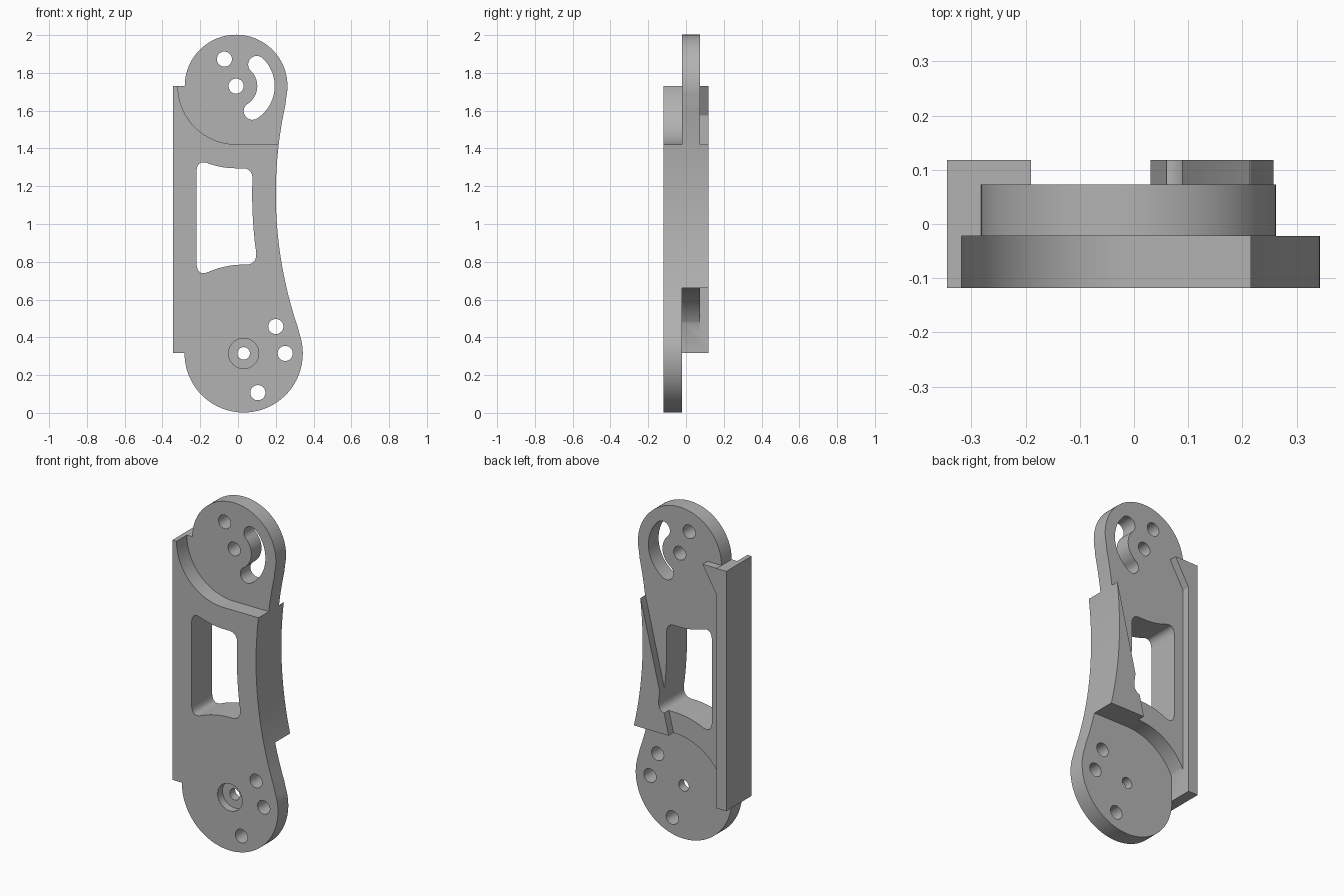
import bpy, bmesh
from math import sin, cos, radians, atan2, degrees
from mathutils import Vector

cube = bpy.data.objects.get("Cube")
if cube:
    bpy.data.objects.remove(cube, do_unlink=True)

# Layer depths and the centres of the construction circles (x, z)
FRONT, MID, REAR, BACK = -0.118, -0.022, 0.073, 0.118
TOP, LOW, SIDE = (-0.01, 1.73), (0.03, 0.315), (2.4, 1.16)


def arc(c, r, a, b, n=32):
    """Points on a circle from angle a to angle b, in degrees."""
    angles = [radians(a + (b - a) * i / n) for i in range(n + 1)]
    return [(c[0] + r * cos(t), c[1] + r * sin(t)) for t in angles]


def corner(a, c, b, n=10):
    """Rounded corner from a to b, pulled toward c."""
    a, b, c = Vector(a), Vector(b), Vector(c)
    ts = [i / n for i in range(n + 1)]
    return [tuple(a * (1 - t) ** 2 + c * 2 * t * (1 - t) + b * t * t) for t in ts]


def angle_to(c, p):
    return degrees(atan2(p[1] - c[1], p[0] - c[0]))


def prism(name, outline, y0, y1):
    """Extrude an x-z outline from y0 to y1."""
    bm = bmesh.new()
    face = bm.faces.new([bm.verts.new((x, y0, z)) for x, z in outline])
    new = bmesh.ops.extrude_face_region(bm, geom=[face])["geom"]
    verts = [g for g in new if isinstance(g, bmesh.types.BMVert)]
    bmesh.ops.translate(bm, verts=verts, vec=(0, y1 - y0, 0))
    bmesh.ops.recalc_face_normals(bm, faces=bm.faces)
    mesh = bpy.data.meshes.new(name)
    bm.to_mesh(mesh)
    bm.free()
    obj = bpy.data.objects.new(name, mesh)
    bpy.context.collection.objects.link(obj)
    return obj


def cut(outline, y0=-0.3, y1=0.3):
    """Subtract an extruded outline from the link arm."""
    cutter = prism("cutter", outline, y0, y1)
    cutter.hide_render = True
    mod = arm.modifiers.new("cut", 'BOOLEAN')
    mod.operation, mod.solver, mod.object = 'DIFFERENCE', 'EXACT', cutter
    bpy.ops.object.modifier_apply(modifier=mod.name)
    bpy.data.objects.remove(cutter, do_unlink=True)


# Full silhouette: two round ends, concave side edge, straight rail edge
a_low, a_top = angle_to(LOW, SIDE), angle_to(TOP, SIDE)
silhouette = arc(LOW, 0.313, -180, a_low, 64)
silhouette += arc(SIDE, 2.2, 180 + a_low, 180 + a_top, 40)[1:-1]
silhouette += arc(TOP, 0.272, a_top, 180, 64)
silhouette += [(-0.345, 1.73), (-0.345, 0.318), (-0.283, 0.318)]
arm = prism("link_arm", silhouette, FRONT, BACK)
bpy.context.view_layer.objects.active = arm
arm.select_set(True)

# Front recess around the upper end
cut(arc(TOP, 0.308, 180, 270) + [(1, 1.422), (1, 2.2), (-0.318, 2.2)], -0.3, MID)

# Rear recess around the lower end, stopping at the rail
start = angle_to(LOW, (-0.28, 0.475))
cut([(-0.28, 0.317)] + arc(LOW, 0.347, start % 360, 90)
    + [(1, 0.662), (1, -0.2), (-0.6, -0.2), (-0.6, 0.317)], MID, 0.3)

# Rear floor between the rail and the tapering side rib
cut([(-0.281, 0.42), (-0.281, 1.575), (-0.19, 1.731), (-0.6, 1.731), (-0.6, 2.2),
     (1, 2.2), (1, 1.422), (0.213, 1.422), (0.02, 0.62)], REAR, 0.3)

# Central window with edges that follow the ends and the side
window = corner((-0.22, 1.27), (-0.22, 1.349), (-0.15, 1.318))
window += arc(TOP, 0.435, 253, 270, 8)
window += corner((0.025, 1.295), (0.077, 1.295), (0.077, 1.235))
window += arc(SIDE, 2.325, 179, 187, 12)
window += corner((0.096, 0.855), (0.103, 0.785), (0.04, 0.785))
window += arc(LOW, 0.47, 93, 111, 8)
window += corner((-0.15, 0.749), (-0.22, 0.715), (-0.22, 0.8))
cut(window)

# Curved slot with round ends
lo, hi, r, w = -57, 46, 0.158, 0.046
ends = [arc(TOP, r, t, t, 1)[0] for t in (lo, hi)]
cut(arc(TOP, r + w, lo, hi) + arc(ends[1], w, hi, hi + 180, 16)[1:-1]
    + arc(TOP, r - w, hi, lo) + arc(ends[0], w, lo + 180, lo + 360, 16)[1:-1])

# Bolt holes and the pivot hole with its front counterbore
holes = [(TOP, 0.04), ((-0.072, 1.873), 0.04), ((0.2, 0.457), 0.04),
         ((0.25, 0.315), 0.04), ((0.105, 0.107), 0.04), (LOW, 0.033)]
for centre, radius in holes:
    cut(arc(centre, radius, 0, 360, 32)[:-1])
cut(arc(LOW, 0.08, 0, 360, 40)[:-1], -0.3, FRONT + 0.045)

# Plain grey finish
grey = bpy.data.materials.new("plain grey")
grey.use_nodes = True
colour = (0.45, 0.45, 0.45, 1)
grey.diffuse_color = colour
grey.node_tree.nodes["Principled BSDF"].inputs["Base Color"].default_value = colour
arm.data.materials.clear()
arm.data.materials.append(grey)
for face in arm.data.polygons:
    face.material_index = 0
bpy.ops.object.shade_smooth_by_angle(angle=radians(30))
